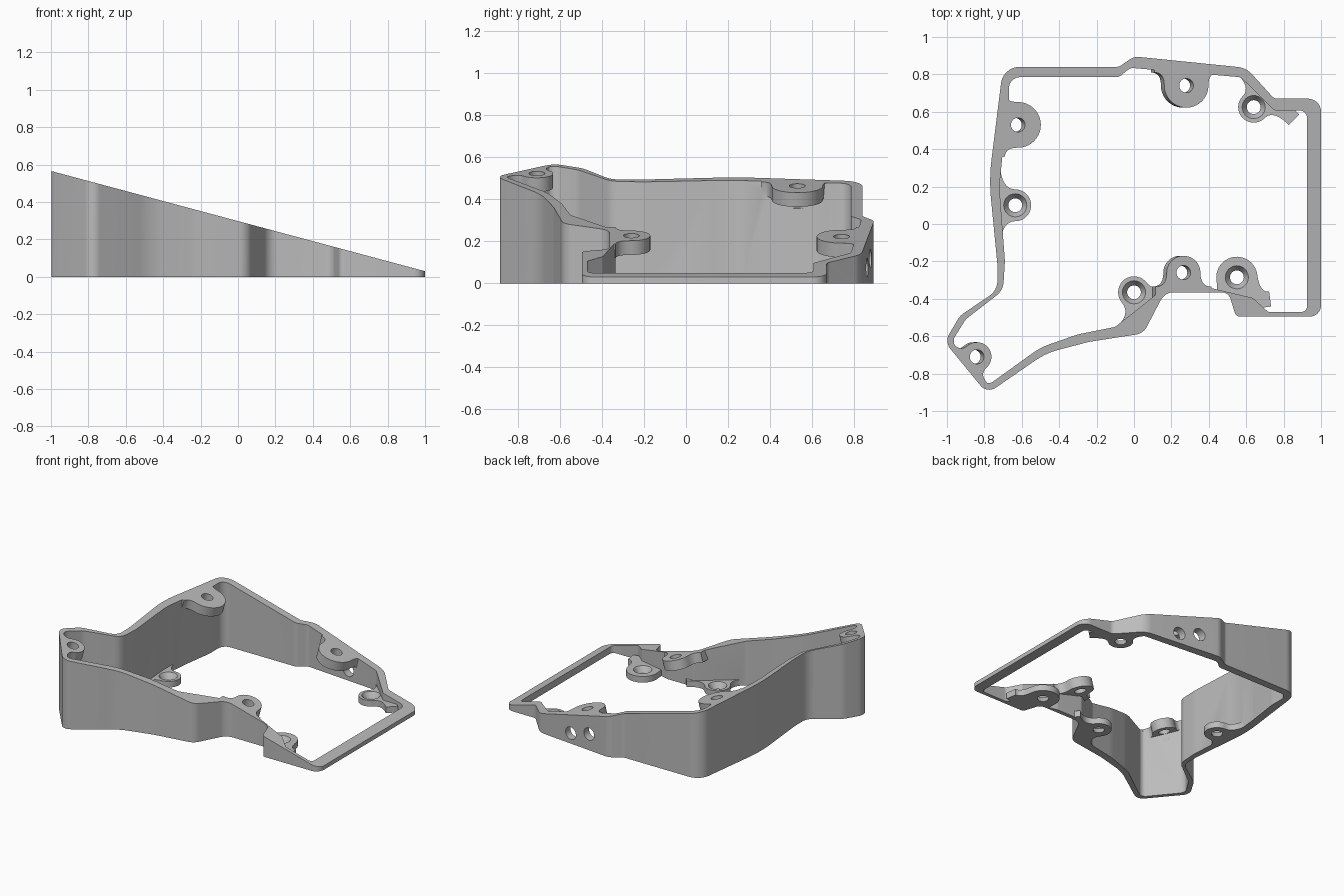
import bpy, bmesh, math
from mathutils import Vector

if "Cube" in bpy.data.objects:
    bpy.data.objects.remove(bpy.data.objects["Cube"])

SLOPE = 0.268
NORMAL = Vector((SLOPE, 0, 1)).normalized()


def on_slope(x, y, offset=0.0):
    """Point on the slanted top plane, moved along its normal."""
    return Vector((x, y, 0.298 - SLOPE * x)) + NORMAL * offset


def level(z):
    return lambda x, y: Vector((x, y, z))


def slope(offset):
    return lambda x, y: on_slope(x, y, offset)


def rounded(corners, steps=10):
    """Closed outline from (x, y, radius) corners, each replaced by an arc."""
    pts, n = [], len(corners)
    for i, (x, y, r) in enumerate(corners):
        p = Vector((x, y))
        a = Vector(corners[i - 1][:2]) - p
        b = Vector(corners[(i + 1) % n][:2]) - p
        half = a.angle(b) / 2
        trim = min(r / math.tan(half), 0.48 * a.length, 0.48 * b.length)
        r = trim * math.tan(half)
        a.normalize()
        b.normalize()
        centre = p + (a + b).normalized() * (r / math.sin(half))
        v0, v1 = p + a * trim - centre, p + b * trim - centre
        sweep = v0.angle_signed(v1)
        for k in range(steps + 1):
            t = -sweep * k / steps
            c, s = math.cos(t), math.sin(t)
            pts.append((centre.x + c * v0.x - s * v0.y,
                        centre.y + s * v0.x + c * v0.y))
    return pts


def prism(name, pts, low, high, top_pts=None):
    bm = bmesh.new()
    bottom = [bm.verts.new(low(*p)) for p in pts]
    top = [bm.verts.new(high(*p)) for p in (top_pts or pts)]
    bm.faces.new(bottom)
    bm.faces.new(top)
    for i in range(len(pts)):
        j = (i + 1) % len(pts)
        bm.faces.new((bottom[i], bottom[j], top[j], top[i]))
    bmesh.ops.recalc_face_normals(bm, faces=bm.faces)
    mesh = bpy.data.meshes.new(name)
    bm.to_mesh(mesh)
    bm.free()
    obj = bpy.data.objects.new(name, mesh)
    bpy.context.collection.objects.link(obj)
    return obj


def subtract(target, cutter):
    bpy.context.view_layer.objects.active = target
    mod = target.modifiers.new("cut", 'BOOLEAN')
    mod.operation = 'DIFFERENCE'
    mod.solver = 'EXACT'
    mod.object = cutter
    bpy.ops.object.modifier_apply(modifier=mod.name)
    bpy.data.objects.remove(cutter)


def circle(x, y, r, n=32):
    return [(x + r * math.cos(math.tau * i / n), y + r * math.sin(math.tau * i / n))
            for i in range(n)]


def lug_outline(x, y, r, angle, reach, flare):
    """Round ear whose sides sweep outwards into the wall."""
    side = []
    for k in range(1, 11):
        t = k / 10
        side.append((reach * (2 * t * (1 - t) + t * t),
                     r * (1 - t * t) + flare * t * t))
    side.append((reach + 0.08, flare))
    arc = [(r * math.cos(a), r * math.sin(a))
           for a in (math.pi / 2 + math.pi * i / 20 for i in range(21))]
    local = arc + [(u, -v) for u, v in side] + side[::-1]
    c, s = math.cos(math.radians(angle)), math.sin(math.radians(angle))
    return [(x + u * c - v * s, y + u * s + v * c) for u, v in local]


OUTER = [(-.70, .84, .10), (-.08, .84, .05), (0, .896, .08), (.60, .835, .12),
         (.75, .67, .04), (1, .67, .07), (1, -.495, .06), (.545, -.495, .03),
         (.505, -.365, .05), (.165, -.365, .08), (.05, -.585, .08),
         (-.24, -.63, .4), (-.47, -.69, .4), (-.785, -.907, .06),
         (-1.013, -.63, .07), (-.93, -.49, .12), (-.73, -.355, .1),
         (-.73, -.22, .4), (-.775, .24, 1.0)]
INNER = [(-.67, .785, .06), (-.08, .785, .05), (-.02, .835, .05), (.57, .785, .04),
         (.75, .607, .03), (.925, .607, .04), (.925, -.47, .03), (.717, -.47, .02),
         (.635, -.395, .02), (.38, -.335, .02), (.17, -.335, .03), (-.10, -.55, .05),
         (-.30, -.59, .4), (-.50, -.66, .4), (-.785, -.865, .04), (-.975, -.63, .05),
         (-.90, -.51, .10), (-.70, -.355, .1), (-.69, -.20, .3), (-.72, .20, .8),
         (-.70, .40, .3), (-.667, .63, .2)]
# x, y, radius, direction to wall, distance to wall, flare half width
UPPER_LUGS = [(.28, .74, .118, 90, .07, .17), (-.62, .53, .122, 180, .07, .17),
              (.265, -.26, .09, -90, .075, .15), (-.84, -.71, .078, 221, .05, .14)]
LOWER_LUGS = [(.64, .625, .083, 45, .065, .20), (-.635, .10, .085, 180, .085, .27),
              (0, -.365, .085, -51, .085, .20), (.55, -.285, .11, -82, .10, .16)]
FLOOR = 0.045

# Wedge-shaped body with the slanted top
frame = prism("wedge_frame", rounded(OUTER), level(0), slope(0))

# Opening, leaving the ears standing against the wall
opening = prism("opening", rounded(INNER), level(-0.2), level(1))
for lug in UPPER_LUGS:
    subtract(opening, prism("upper_lug", lug_outline(*lug), slope(-0.07), slope(0.3)))
for lug in LOWER_LUGS:
    subtract(opening, prism("lower_lug", lug_outline(*lug), level(-0.4), level(FLOOR)))
subtract(frame, opening)

# Screw holes: straight ones square to the slope, countersunk ones in the floor ears
for x, y, *_ in UPPER_LUGS:
    subtract(frame, prism("screw_hole", circle(x, y, .038), slope(-0.12), slope(0.05)))
for x, y, r, *_ in LOWER_LUGS:
    subtract(frame, prism("countersink", circle(x, y, .028), level(-0.01),
                          level(FLOOR + 0.01), circle(x, y, .068)))
    subtract(frame, prism("screw_hole", circle(x, y, .037), level(-0.02), level(0.06)))

# Pair of round ports through the back wall
for x, z in ((.33, .075), (.17, .118)):
    subtract(frame, prism("port", circle(x, z, .045),
                          lambda a, b: Vector((a, .78, b)),
                          lambda a, b: Vector((a, 1.0, b))))

# Finish
grey = bpy.data.materials.new("plain grey")
grey.diffuse_color = (0.5, 0.5, 0.5, 1)
grey.use_nodes = True
grey.node_tree.nodes["Principled BSDF"].inputs["Base Color"].default_value = grey.diffuse_color
frame.data.materials.clear()
frame.data.materials.append(grey)
for poly in frame.data.polygons:
    poly.material_index = 0
bpy.ops.object.select_all(action='DESELECT')
frame.select_set(True)
bpy.context.view_layer.objects.active = frame
bpy.ops.object.shade_smooth_by_angle(angle=math.radians(30))
